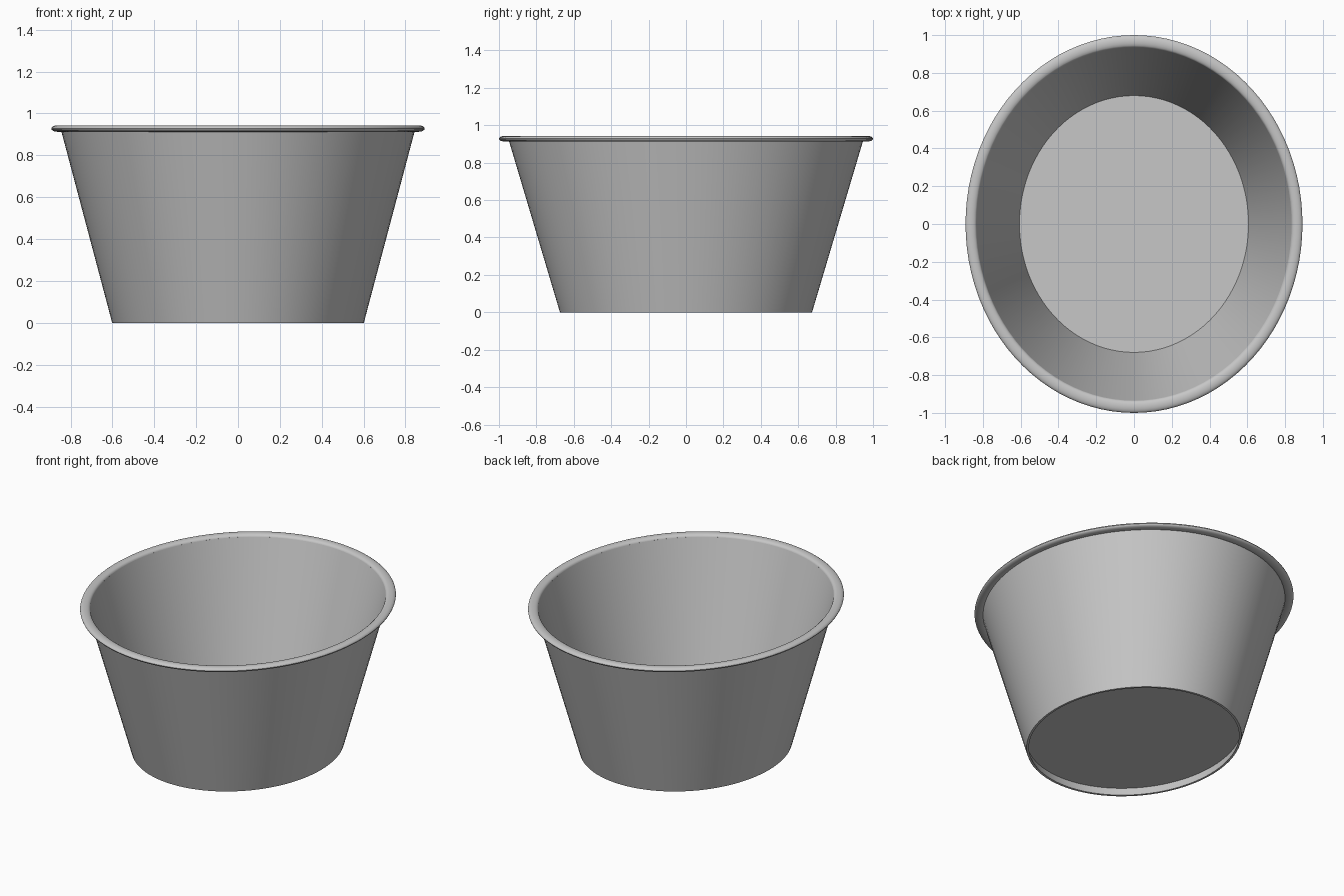
import bpy, bmesh, math

SEGMENTS = 96
OVAL = 0.892          # width of the oval relative to its length
WALL_TOP = 0.928
THICKNESS = 0.015

cube = bpy.data.objects.get("Cube")
if cube:
    bpy.data.objects.remove(cube, do_unlink=True)

grey = bpy.data.materials.new("plain grey")
grey.use_nodes = True
colour = (0.57, 0.57, 0.57, 1)
grey.diffuse_color = colour
grey.node_tree.nodes["Principled BSDF"].inputs["Base Color"].default_value = colour


def outer_radius(z):
    return 0.674 + 0.2975 * z


def oval_lathe(name, profile, closed=True):
    """Sweep a (radius, z) profile round an oval; open profiles get end caps."""
    bm = bmesh.new()
    rings = []
    for r, z in profile:
        ring = []
        for i in range(SEGMENTS):
            a = math.tau * i / SEGMENTS
            ring.append(bm.verts.new((OVAL * r * math.cos(a), r * math.sin(a), z)))
        rings.append(ring)
    pairs = list(zip(rings, rings[1:]))
    if closed:
        pairs.append((rings[-1], rings[0]))
    else:
        bm.faces.new(rings[0])
        bm.faces.new(rings[-1])
    for low, high in pairs:
        for i in range(SEGMENTS):
            j = (i + 1) % SEGMENTS
            bm.faces.new((low[i], low[j], high[j], high[i]))
    bmesh.ops.recalc_face_normals(bm, faces=bm.faces)
    mesh = bpy.data.meshes.new(name)
    bm.to_mesh(mesh)
    bm.free()
    mesh.materials.append(grey)
    obj = bpy.data.objects.new(name, mesh)
    bpy.context.collection.objects.link(obj)
    bpy.ops.object.select_all(action="DESELECT")
    obj.select_set(True)
    bpy.context.view_layer.objects.active = obj
    bpy.ops.object.shade_smooth_by_angle(angle=math.radians(35))
    return obj


# Thin flared wall, open at both ends
base, top = outer_radius(0), outer_radius(WALL_TOP)
oval_lathe("tub_wall", [(base, 0), (top, WALL_TOP),
                        (top - THICKNESS, WALL_TOP), (base - THICKNESS, 0)])

# Floor panel raised above the foot, its edge buried in the wall
oval_lathe("tub_floor", [(outer_radius(z) - THICKNESS / 2, z) for z in (0.055, 0.07)],
           closed=False)

# Flattened round bead along the top edge
bead = [math.tau * k / 16 for k in range(16)]
oval_lathe("rolled_rim", [(0.9675 + 0.0325 * math.cos(a),
                           WALL_TOP + 0.0155 * math.sin(a)) for a in bead])
